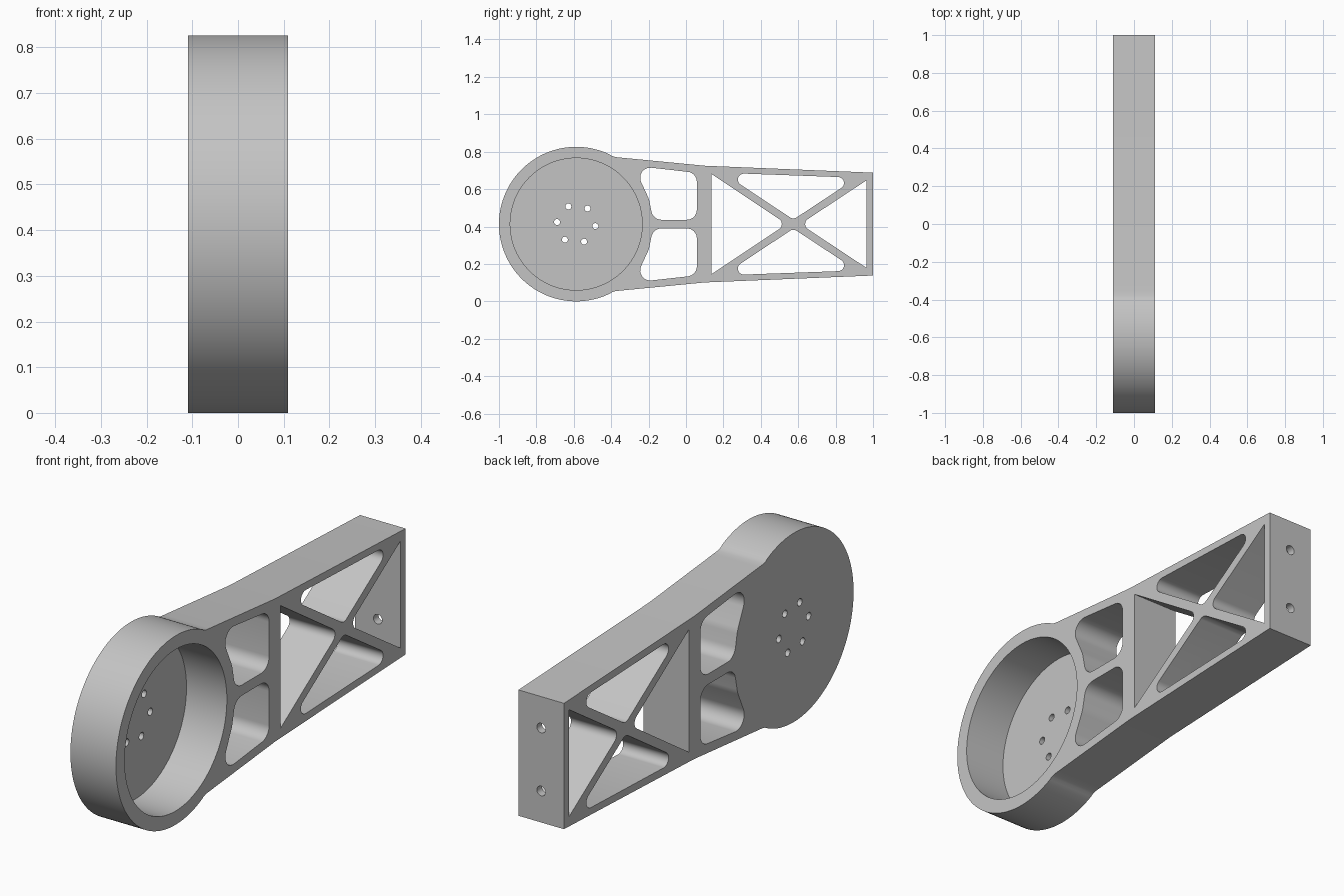
import bpy, bmesh
from math import cos, sin, pi, tan, asin
from mathutils import Vector, Matrix

if "Cube" in bpy.data.objects:
    bpy.data.objects.remove(bpy.data.objects["Cube"])

HALF = 0.11            # half of the thickness
R = 0.413              # hub radius, also the height of the centre line
HUB_Y = -0.587

grey = bpy.data.materials.new("grey metal")
grey.use_nodes = True
colour = (0.55, 0.55, 0.55, 1)
grey.diffuse_color = colour
grey.node_tree.nodes["Principled BSDF"].inputs["Base Color"].default_value = colour


def rounded(corners, steps=8):
    """Turn (y, height, radius) corners into a filleted outline."""
    out = []
    for i, (y, h, r) in enumerate(corners):
        p = Vector((y, h))
        a = (Vector(corners[i - 1][:2]) - p).normalized()
        b = (Vector(corners[(i + 1) % len(corners)][:2]) - p).normalized()
        if r == 0:
            out.append(p)
            continue
        half = a.angle(b) / 2
        centre = p + (a + b).normalized() * r / sin(half)
        start = p + a * r / tan(half) - centre
        turn = start.angle_signed(p + b * r / tan(half) - centre)
        for k in range(steps + 1):
            out.append(centre + Matrix.Rotation(-turn * k / steps, 2) @ start)
    return out


def circle(y, h, r, n=96):
    return [Vector((y + r * cos(2 * pi * k / n), h + r * sin(2 * pi * k / n))) for k in range(n)]


def flip(corners):
    return [(y, -h, r) for y, h, r in reversed(corners)]


def prism(bm, outline, x0, x1):
    """Extrude a side outline along x."""
    face = bm.faces.new([bm.verts.new((x0, p.x, p.y + R)) for p in outline])
    ext = bmesh.ops.extrude_face_region(bm, geom=[face])["geom"]
    bmesh.ops.translate(bm, vec=(x1 - x0, 0, 0),
                        verts=[v for v in ext if isinstance(v, bmesh.types.BMVert)])


def finish(bm, name):
    bmesh.ops.recalc_face_normals(bm, faces=bm.faces)
    mesh = bpy.data.meshes.new(name)
    bm.to_mesh(mesh)
    bm.free()
    mesh.materials.append(grey)
    ob = bpy.data.objects.new(name, mesh)
    bpy.context.collection.objects.link(ob)
    return ob


# Arm body: round hub blending into a tapered beam
top = [Vector(p) for p in ((-0.395, 0.364), (-0.376, 0.358), (-0.35, 0.3555), (0.1, 0.312), (1, 0.275))]
start = asin(0.18 / R)
arc = [Vector((HUB_Y + R * sin(a), R * cos(a)))
       for a in (start + (2 * pi - 2 * start) * k / 90 for k in range(91))]
# arc runs from the top blend, round the front, to the bottom blend
arc = [Vector((HUB_Y - R * sin(t), R * cos(t)))
       for t in (-start + (pi + 2 * start) * k / 90 for k in range(91))]
bm = bmesh.new()
prism(bm, arc + [Vector((p.x, -p.y)) for p in top] + top[::-1], -HALF, HALF)
arm = finish(bm, "arm_body")

# Windows through the beam
pocket = [(-0.176, 0.023, 0.055), (-0.198, 0.134, 0.12), (-0.28, 0.312, 0.054),
          (0.058, 0.274, 0.054), (0.058, 0.023, 0.054)]
truss = [(0.197, 0.274, 0.032), (0.914, 0.248, 0.032), (0.574, 0.024, 0.032)]
windows = [pocket, flip(pocket), truss, flip(truss),
           [(0.135, 0.269, 0), (0.538, 0, 0.032), (0.135, -0.269, 0)],
           [(0.965, 0.234, 0), (0.611, 0, 0.032), (0.965, -0.234, 0)]]
bm = bmesh.new()
for w in windows:
    prism(bm, rounded(w), -0.3, 0.3)
cutters = [finish(bm, "window_cutter")]

# Hub recess, leaving a thin floor
bm = bmesh.new()
prism(bm, circle(HUB_Y, 0, 0.353), -HALF + 0.025, 0.3)
cutters.append(finish(bm, "recess_cutter"))

# Ring of screw holes in the hub floor
bm = bmesh.new()
for k in range(6):
    a = (k * 60 - 6) * pi / 180
    prism(bm, circle(HUB_Y + 0.103 * cos(a), 0.103 * sin(a), 0.016, 20), -0.3, 0.05)
cutters.append(finish(bm, "screw_hole_cutter"))

# Bolt holes along the beam, through the cross wall and the end wall
bm = bmesh.new()
for y, offset in ((0.097, 0.154), (0.985, 0.1375)):
    for side in (-1, 1):
        place = Matrix.Translation((0, y, R + side * offset)) @ Matrix.Rotation(pi / 2, 4, "X")
        bmesh.ops.create_cone(bm, cap_ends=True, segments=24, radius1=0.021,
                              radius2=0.021, depth=0.07, matrix=place)
cutters.append(finish(bm, "bolt_hole_cutter"))

bpy.context.view_layer.objects.active = arm
arm.select_set(True)
for c in cutters:
    c.hide_render = True
    mod = arm.modifiers.new(c.name, "BOOLEAN")
    mod.operation, mod.solver, mod.object = "DIFFERENCE", "EXACT", c
    bpy.ops.object.modifier_apply(modifier=mod.name)
    bpy.data.objects.remove(c)

bpy.ops.object.shade_smooth_by_angle(angle=pi / 6)
